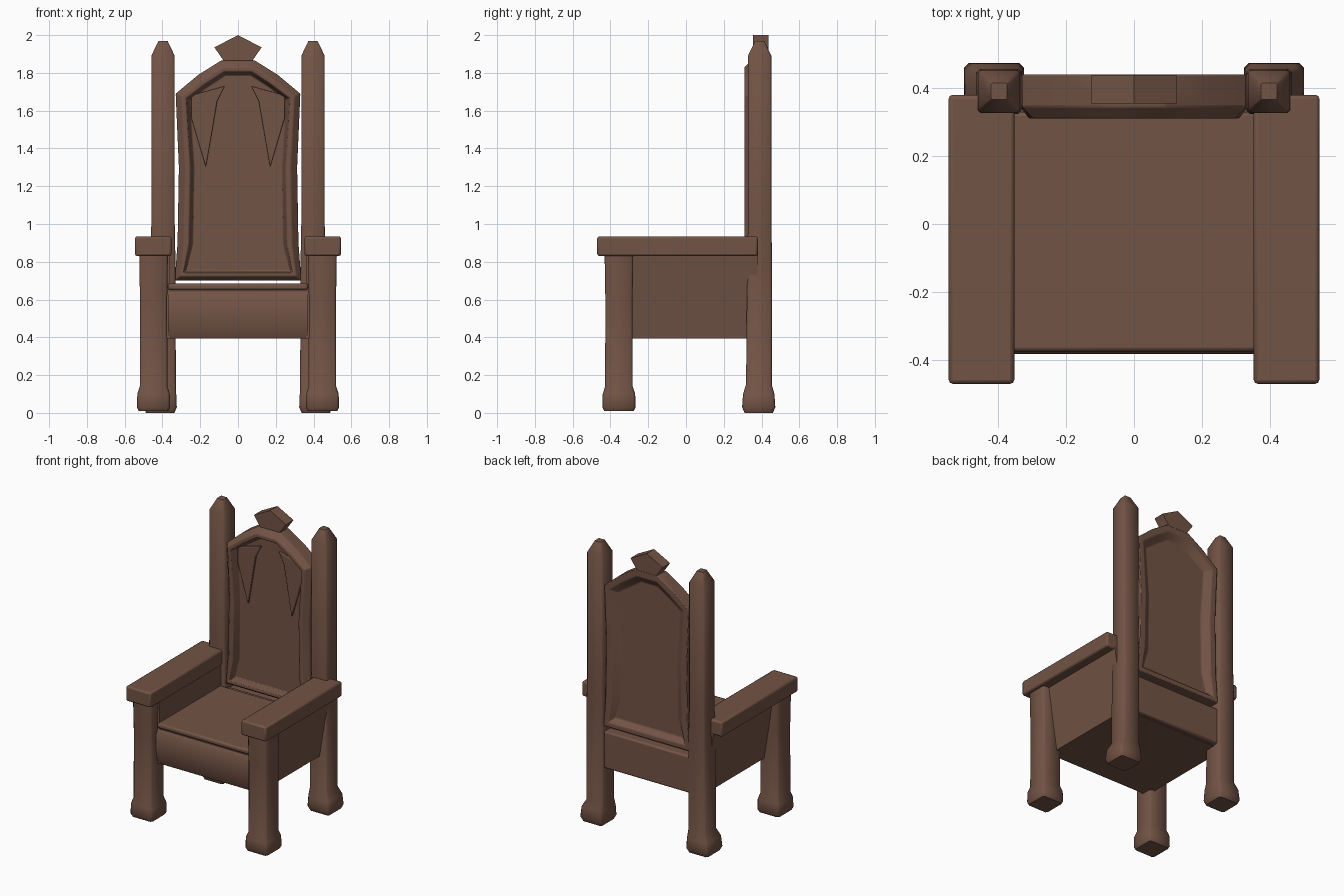
import bpy, bmesh, math
from mathutils import Vector

cube = bpy.data.objects.get("Cube")
if cube:
    bpy.data.objects.remove(cube, do_unlink=True)

wood = bpy.data.materials.new("dark_wood")
wood.use_nodes = True
BROWN = (0.17, 0.087, 0.06, 1)
wood.diffuse_color = BROWN
wood.node_tree.nodes["Principled BSDF"].inputs["Base Color"].default_value = BROWN


def finish(name, bm, bevel=0.0, angle=35):
    """Turn a bmesh into a smooth-shaded wooden object."""
    bmesh.ops.recalc_face_normals(bm, faces=bm.faces)
    mesh = bpy.data.meshes.new(name)
    bm.to_mesh(mesh)
    bm.free()
    mesh.materials.append(wood)
    obj = bpy.data.objects.new(name, mesh)
    bpy.context.collection.objects.link(obj)
    if bevel:
        mod = obj.modifiers.new("Soft edges", "BEVEL")
        mod.width, mod.segments, mod.limit_method = bevel, 2, "ANGLE"
    bpy.ops.object.select_all(action="DESELECT")
    obj.select_set(True)
    bpy.context.view_layer.objects.active = obj
    bpy.ops.object.shade_smooth_by_angle(angle=math.radians(angle))
    return obj


def box(name, lo, hi, bevel=0.012):
    bm = bmesh.new()
    bmesh.ops.create_cube(bm, size=1)
    lo, hi = Vector(lo), Vector(hi)
    for v in bm.verts:
        v.co = (lo + hi) / 2 + v.co * (hi - lo)
    return finish(name, bm, bevel)


def post(name, sections, chamfer=0.2):
    """Loft chamfered square sections: (z, centre x, centre y, half width)."""
    bm = bmesh.new()
    k = 1 - chamfer
    outline = [(1, k), (k, 1), (-k, 1), (-1, k), (-1, -k), (-k, -1), (k, -1), (1, -k)]
    rings = [[bm.verts.new((cx + h * u, cy + h * v, z)) for u, v in outline]
             for z, cx, cy, h in sections]
    for a, b in zip(rings, rings[1:]):
        for i in range(8):
            j = (i + 1) % 8
            bm.faces.new((a[i], a[j], b[j], b[i]))
    bm.faces.new(rings[0])
    bm.faces.new(rings[-1])
    return finish(name, bm, angle=50)


def prism(bm, outline, axis, start, end):
    """Extrude a closed outline along x or y; return the two end faces."""
    def place(p, t):
        return (p[0], t, p[1]) if axis == "y" else (t, p[0], p[1])
    a = [bm.verts.new(place(p, start)) for p in outline]
    b = [bm.verts.new(place(p, end)) for p in outline]
    n = len(outline)
    for i in range(n):
        bm.faces.new((a[i], a[(i + 1) % n], b[(i + 1) % n], b[i]))
    ends = bm.faces.new(a), bm.faces.new(b)
    bmesh.ops.recalc_face_normals(bm, faces=bm.faces)
    return ends


def mirrored(points):
    return points + [(-x, z) for x, z in reversed(points) if x > 0]


# Legs, arms and side panels
for side, s in (("left", 1), ("right", -1)):
    x = 0.447 * s
    post(f"{side}_front_leg", [
        (0.01, x, -0.355, 0.078), (0.03, x, -0.355, 0.088), (0.1, x, -0.355, 0.086),
        (0.14, x, -0.355, 0.073), (0.6, x, -0.355, 0.072), (0.84, x, -0.355, 0.076)], 0.15)
    x = 0.397 * s
    post(f"{side}_back_post", [
        (0, 0.412 * s, 0.385, 0.075), (0.03, 0.412 * s, 0.385, 0.088),
        (0.1, 0.41 * s, 0.385, 0.083), (0.15, x, 0.386, 0.068), (0.8, x, 0.39, 0.066),
        (1.0, x, 0.39, 0.062), (1.89, x, 0.39, 0.062), (1.97, x, 0.39, 0.024)], 0.15)
    inner, outer = sorted((0.352 * s, 0.545 * s))
    box(f"{side}_armrest", (inner, -0.47, 0.83), (outer, 0.38, 0.935))
    # Side panel leans outwards towards the armrest
    bm = bmesh.new()
    prism(bm, [(-0.36, 0.395), (0.38, 0.395), (0.38, 0.84), (-0.36, 0.84)],
          "x", 0.36 * s, 0.41 * s)
    for v in bm.verts:
        if v.co.z > 0.8 and abs(v.co.x) > 0.4:
            v.co.x = 0.48 * s
    finish(f"{side}_side_panel", bm)

# Seat with a bulging front rail, and the rear rail
bm = bmesh.new()
prism(bm, [(-0.355, 0.395), (0.4, 0.395), (0.4, 0.64), (-0.36, 0.64),
           (-0.38, 0.61), (-0.382, 0.5), (-0.37, 0.43)], "x", -0.37, 0.37)
finish("seat_frame", bm)
box("seat_cushion", (-0.37, -0.375, 0.65), (0.37, 0.33, 0.685))
box("cushion_base", (-0.36, -0.355, 0.63), (0.36, 0.37, 0.665), 0)
box("rear_rail", (-0.36, 0.35, 0.4), (0.36, 0.435, 0.66))

# Arched back with a raised front moulding and sunken faces
bm = bmesh.new()
arch = mirrored([(0.335, 0.7), (0.32, 0.9), (0.313, 1.3), (0.33, 1.69),
                 (0.21, 1.79), (0.09, 1.865)])
front, back = prism(bm, arch, "y", 0.345, 0.44)
bmesh.ops.inset_region(bm, faces=[front], thickness=0.035, depth=0.035)
bmesh.ops.inset_region(bm, faces=[front], thickness=0.025)
bmesh.ops.inset_region(bm, faces=[front], thickness=0.02, depth=-0.055)
bmesh.ops.inset_region(bm, faces=[back], thickness=0.045)
bmesh.ops.inset_region(bm, faces=[back], thickness=0.05, depth=-0.035)
finish("chair_back", bm, 0.005)

# Shallow carved brackets in the upper corners of the back
for side, s in (("left", 1), ("right", -1)):
    bm = bmesh.new()
    prism(bm, [(0.25 * s, 1.57), (0.25 * s, 1.68), (0.07 * s, 1.73),
               (0.11 * s, 1.65), (0.17 * s, 1.3)], "y", 0.35, 0.38)
    finish(f"{side}_back_bracket", bm, 0.005)

# Crest on top of the back
bm = bmesh.new()
crest = mirrored([(0.08, 1.84), (0.08, 1.87), (0.125, 1.935), (0, 2.0)])
prism(bm, crest, "y", 0.355, 0.438)
finish("crest", bm)
